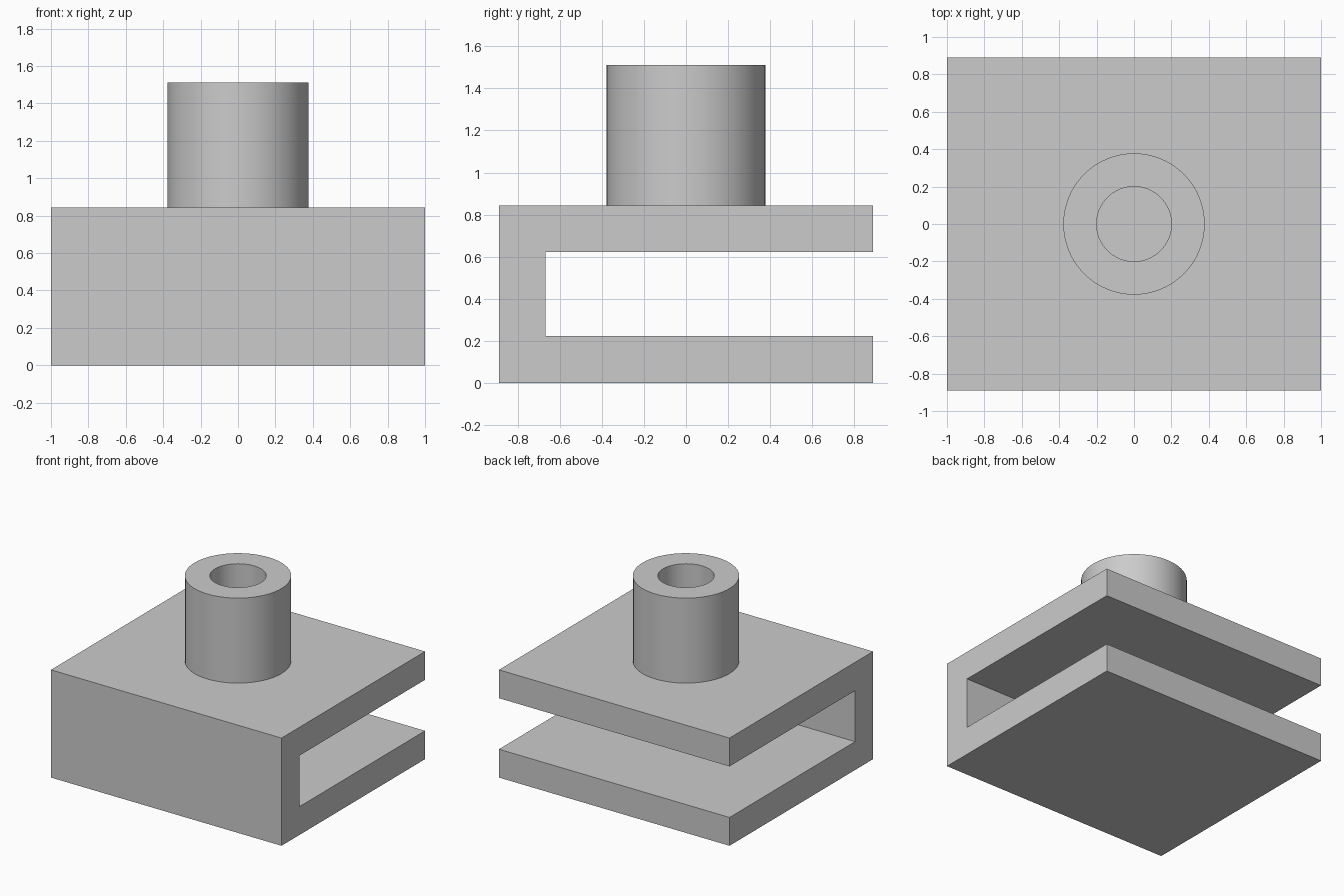
import bpy, bmesh, math

if "Cube" in bpy.data.objects:
    bpy.data.objects.remove(bpy.data.objects["Cube"])

grey = bpy.data.materials.new("plain_grey")
grey.diffuse_color = (0.6, 0.6, 0.6, 1)
grey.use_nodes = True
grey.node_tree.nodes["Principled BSDF"].inputs["Base Color"].default_value = grey.diffuse_color


def add_object(name, bm):
    bmesh.ops.recalc_face_normals(bm, faces=bm.faces)
    mesh = bpy.data.meshes.new(name)
    bm.to_mesh(mesh)
    bm.free()
    mesh.materials.append(grey)
    obj = bpy.data.objects.new(name, mesh)
    bpy.context.collection.objects.link(obj)
    return obj


U = 2 / 9                      # wall thickness
HALF_X, HALF_Y = 1.0, 4 * U
SLOT_TOP, TOP = 2.8 * U, 3.8 * U

# C-shaped clamp: side profile in y, z extruded along x, open to the back
profile = [(-HALF_Y, 0), (HALF_Y, 0), (HALF_Y, U), (-HALF_Y + U, U),
           (-HALF_Y + U, SLOT_TOP), (HALF_Y, SLOT_TOP), (HALF_Y, TOP), (-HALF_Y, TOP)]
bm = bmesh.new()
face = bm.faces.new([bm.verts.new((-HALF_X, y, z)) for y, z in profile])
side = bmesh.ops.extrude_face_region(bm, geom=[face])["geom"]
bmesh.ops.translate(bm, vec=(2 * HALF_X, 0, 0),
                    verts=[v for v in side if isinstance(v, bmesh.types.BMVert)])
add_object("clamp_body", bm)

# Round socket: tube wall standing on the clamp, its bore ending at the plate
OUTER, INNER, HEIGHT, SIDES = 1.7 * U, 0.9 * U, 3 * U, 64
bm = bmesh.new()
rings = []
for radius, z in ((OUTER, TOP), (OUTER, TOP + HEIGHT), (INNER, TOP + HEIGHT), (INNER, TOP)):
    rings.append([bm.verts.new((radius * math.cos(2 * math.pi * i / SIDES),
                                radius * math.sin(2 * math.pi * i / SIDES), z))
                  for i in range(SIDES)])
for a, b in zip(rings, rings[1:]):
    for i in range(SIDES):
        j = (i + 1) % SIDES
        bm.faces.new((a[i], a[j], b[j], b[i]))
socket = add_object("socket_tube", bm)

# Open bottom ring: orient outward explicitly, then smooth the round walls
bpy.context.view_layer.objects.active = socket
socket.select_set(True)
bpy.ops.object.shade_smooth_by_angle(angle=math.radians(30))
